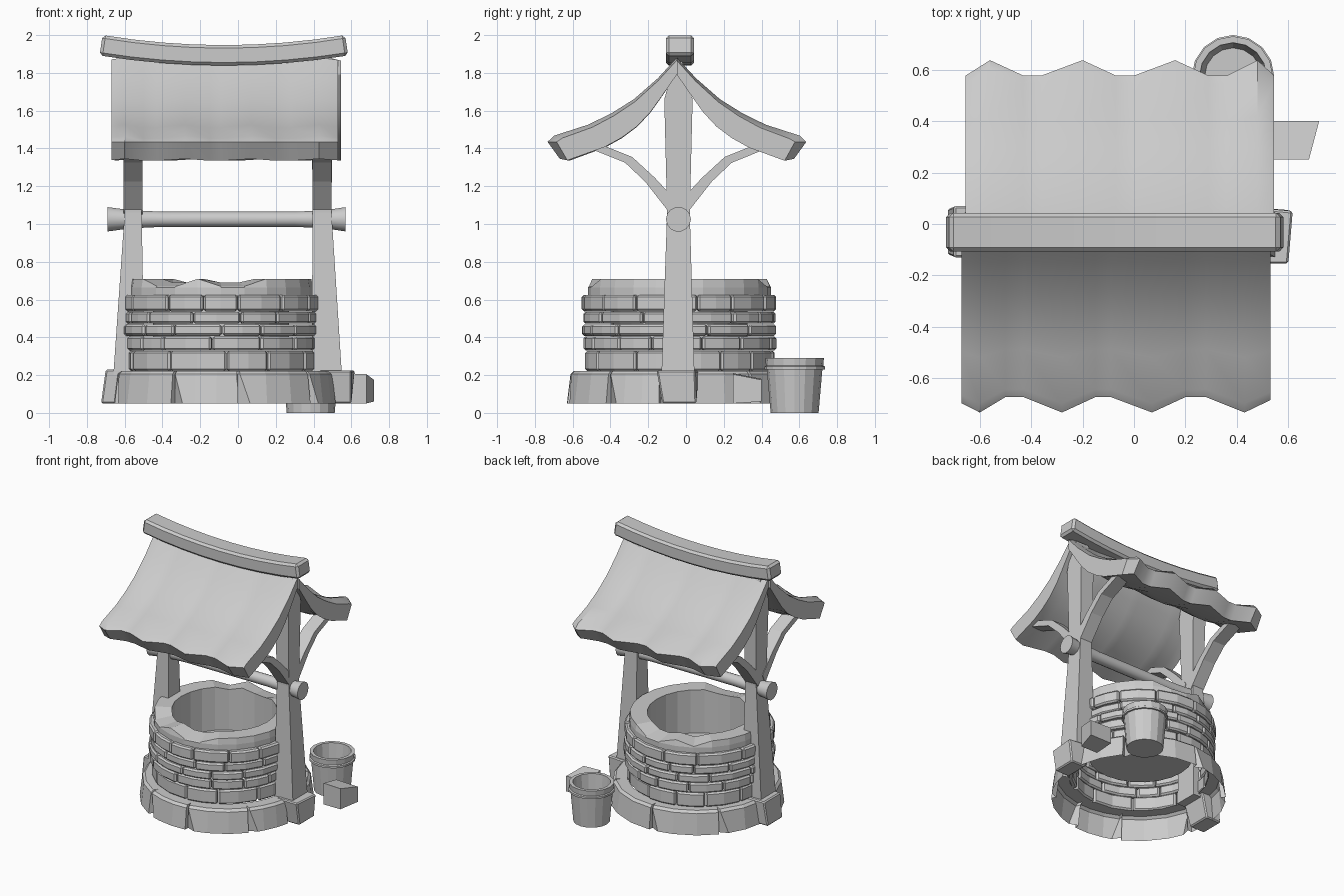
import bpy, bmesh, random
from math import sin, cos, pi, radians

if "Cube" in bpy.data.objects:
    bpy.data.objects.remove(bpy.data.objects["Cube"])

random.seed(4)
CX, CY = -0.09, -0.035          # well axis


def finish(name, bm, bevel=0.0, smooth=None):
    bmesh.ops.recalc_face_normals(bm, faces=bm.faces)
    me = bpy.data.meshes.new(name)
    bm.to_mesh(me)
    bm.free()
    if smooth:
        me.shade_smooth()
        me.set_sharp_from_angle(angle=radians(smooth))
    ob = bpy.data.objects.new(name, me)
    bpy.context.collection.objects.link(ob)
    if bevel:
        m = ob.modifiers.new("bevel", 'BEVEL')
        m.width = bevel
        m.segments = 1
        m.limit_method = 'ANGLE'
        m.angle_limit = radians(40)
    return ob


def loft(bm, sections, cap=True):
    """Skin a row of closed cross-sections."""
    rings = [[bm.verts.new(p) for p in s] for s in sections]
    n = len(rings[0])
    for a, b in zip(rings, rings[1:]):
        for i in range(n):
            j = (i + 1) % n
            bm.faces.new((a[i], a[j], b[j], b[i]))
    if cap:
        bm.faces.new(rings[0])
        bm.faces.new(rings[-1][::-1])


def rect(x0, x1, y0, y1, z):
    return [(x0, y0, z), (x1, y0, z), (x1, y1, z), (x0, y1, z)]


def circle(x, y, z, r, n):
    return [(x + r * cos(2 * pi * i / n), y + r * sin(2 * pi * i / n), z) for i in range(n)]


def arc_block(bm, a0, a1, r0, r1, z0, z1, n=2):
    """Curved stone between two angles."""
    secs = []
    for i in range(n + 1):
        a = a0 + (a1 - a0) * i / n
        secs.append([(CX + r * cos(a), CY + r * sin(a), z) for r, z in
                     ((r0, z0), (r1, z0), (r1, z1), (r0, z1))])
    loft(bm, secs)


# Base plinth: open shell with a tapered notch at each joint
bm = bmesh.new()
pts = []                                    # angle at top, angle at bottom, notch depth
joints = [40, 92, 140, 193, 242, 277, 320, 350]
for a, b in zip(joints, joints[1:] + [400]):
    pts += [(a, a, 0.035), (a + 1, a + 6, 0)]
    pts += [(a + (b - a) * t, a + (b - a) * t, 0) for t in (0.35, 0.68)]
    pts.append((b - 0.5, b - 0.5, 0))
secs = []
for r, z, k, low in ((0.597, 0.05, 1, 1), (0.578, 0.205, 1, 0), (0.56, 0.222, 1, 0), (0.48, 0.222, 0, 0)):
    secs.append([(-0.07 + (r - k * d) * cos(radians(ab if low else at)),
                  -0.035 + (r - k * d) * sin(radians(ab if low else at)), z) for at, ab, d in pts])
loft(bm, secs, cap=False)
finish("base_stones", bm)

# Footing blocks under the posts
bm = bmesh.new()
loft(bm, [rect(-0.725, -0.60, -0.12, 0.06, 0.05), rect(-0.70, -0.55, -0.13, 0.07, 0.23)])
loft(bm, [rect(0.48, 0.60, -0.125, 0.055, 0.05),
          [(0.43, -0.155, 0.225), (0.60, -0.155, 0.225), (0.618, 0.05, 0.225), (0.43, 0.068, 0.225)]])
finish("post_footings", bm, 0.008)

# Five courses of brick
bm = bmesh.new()
rows = [(0.222, 0.328, 0.500, 12), (0.331, 0.405, 0.510, 14), (0.408, 0.469, 0.518, 13),
        (0.472, 0.535, 0.513, 14), (0.538, 0.625, 0.518, 13)]
for k, (z0, z1, r, n) in enumerate(rows):
    w = [random.uniform(0.7, 1.3) for _ in range(n)]
    a = k * 0.7
    for v in w:
        da = 2 * pi * v / sum(w)
        arc_block(bm, a + 0.004, a + da - 0.004, 0.46, r + random.uniform(-.006, .006), z0, z1)
        a += da
finish("wall_bricks", bm, 0.011)

# Chipped rim, inner shaft and floor
N = 24
bm = bmesh.new()
dips = [0.04 * (i in (5, 6, 8, 15, 16, 18, 19)) for i in range(N)]
secs = []
for r, z, d in ((0.46, 0.615, 0), (0.485, 0.62, 0), (0.485, 0.665, 0), (0.478, 0.71, 1),
                (0.36, 0.71, 0.5), (0.36, 0.385, 0)):
    secs.append([(x, y, zz - d * dips[i]) for i, (x, y, zz) in enumerate(circle(CX, CY, z, r, N))])
loft(bm, secs, cap=False)
bm.verts.ensure_lookup_table()
bm.faces.new(bm.verts[-N:])
finish("well_rim_and_shaft", bm)

# Posts
for name, foot, neck, top in (("left_post", (-0.66, -0.495), (-0.60, -0.51), (-0.61, -0.50)),
                              ("right_post", (0.39, 0.55), (0.395, 0.495), (0.39, 0.50))):
    bm = bmesh.new()
    loft(bm, [rect(*foot, -0.13, 0.045, 0.20), rect(*neck, -0.10, 0.02, 1.06),
              rect(*top, -0.115, 0.035, 1.66), rect(*top, -0.06, -0.02, 1.86)])
    finish(name, bm)

# Curved braces, two per post
bm = bmesh.new()
low = [(0.04, 1.05), (0.177, 1.225), (0.283, 1.325), (0.47, 1.40)]
high = [(0.01, 1.12), (0.125, 1.245), (0.245, 1.355), (0.42, 1.425)]
for xc in (-0.555, 0.445):
    for s in (-1, 1):
        loft(bm, [[(xc - .05, -.04 + s * l[0], l[1]), (xc + .05, -.04 + s * l[0], l[1]),
                   (xc + .05, -.04 + s * h[0], h[1]), (xc - .05, -.04 + s * h[0], h[1])]
                  for l, h in zip(low, high)])
finish("roof_braces", bm)

# Axle with flared ends
bm = bmesh.new()
loft(bm, [[(x, -0.04 + y, 1.025 + z) for y, z, _ in circle(0, 0, 0, r, 14)] for x, r in
          ((-0.69, .066), (-0.61, .055), (-0.5, .046), (-0.4, .041), (0.3, .041),
           (0.4, .046), (0.5, .055), (0.57, .066))])
finish("axle", bm, smooth=30)

# Wavy roof slopes: columns are (x, wave height)
front = [(-.67, .4), (-.60, 1), (-.50, 0), (-.43, 0), (-.28, 1), (-.15, 0), (-.09, 0), (.07, 1),
         (.20, 0), (.28, 0), (.43, 1), (.53, .2)]
back = [(-.655, 0), (-.56, 1), (-.43, 0), (-.36, 0), (-.20, 1), (-.07, 0), (0, 0), (.16, 1),
        (.29, 0), (.36, 0), (.48, 1), (.545, 0)]
upper = [(0, 1.865), (.10, 1.755), (.22, 1.645), (.33, 1.57), (.44, 1.51), (.595, 1.452), (.625, 1.435)]
lower = [(.57, 1.335), (.38, 1.405), (.29, 1.455), (.21, 1.515), (.14, 1.59), (.09, 1.66), (0, 1.79)]
for name, cols, s in (("front_roof", front, -1), ("back_roof", back, 1)):
    bm = bmesh.new()
    secs = []
    for x, w in cols:
        secs.append([(x, -0.048 + s * (d + w * 0.06 * (d / 0.625) ** 2), z + 0.016 * w * (d < .6))
                     for d, z in upper] +
                    [(x, -0.048 + s * (d + w * 0.06 * (d / 0.625) ** 2), z + 0.01 * w)
                     for d, z in lower])
    loft(bm, secs)
    finish(name, bm, smooth=35)

# Sagging ridge beam
bm = bmesh.new()
secs = []
for i in range(9):
    t = i / 4 - 1
    x, z = -0.075 + 0.65 * t, 1.892 + 0.053 * t * t
    tilt = 0.008 * t
    secs.append([(x + tilt, -.107, z - .053), (x + tilt, .043, z - .053),
                 (x - tilt, .043, z + .055), (x - tilt, -.107, z + .055)])
loft(bm, secs)
finish("ridge_beam", bm, 0.016)

# Bucket
bm = bmesh.new()
secs = [circle(0.385, 0.575, z, r, 16) for r, z in
        ((0.127, 0), (0.147, 0.23), (0.16, 0.23), (0.16, 0.245), (0.152, 0.25), (0.155, 0.29),
         (0.13, 0.29), (0.11, 0.04))]
loft(bm, secs)
finish("bucket", bm)

# Loose stone
bm = bmesh.new()
loft(bm, [[(.54, .25, .05), (.68, .25, .05), (.72, .40, .06), (.54, .40, .06)],
          [(.54, .25, .21), (.68, .25, .205), (.72, .40, .175), (.54, .40, .18)]])
finish("loose_stone", bm)
